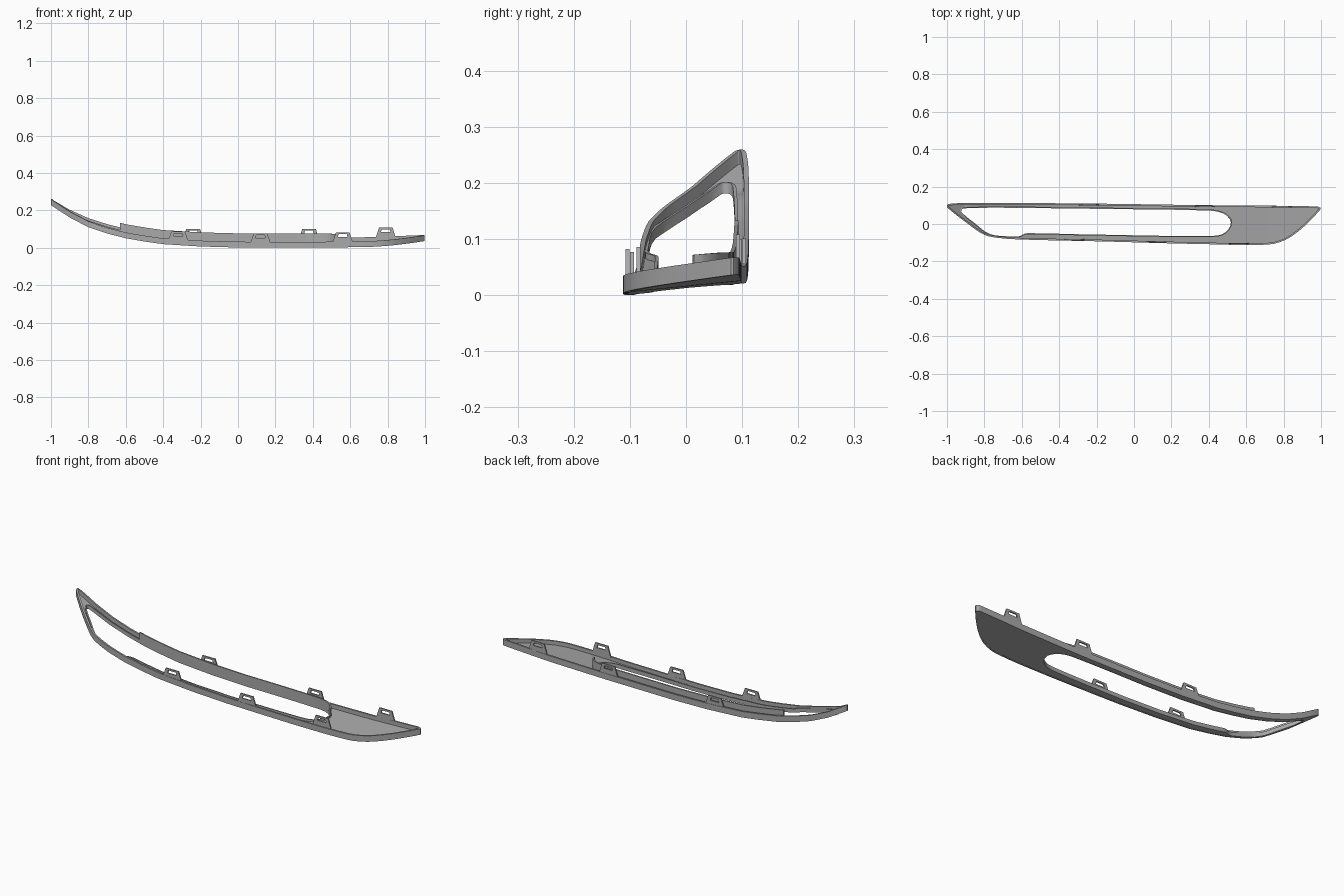
import bpy, bmesh
from mathutils import Vector
from mathutils.geometry import interpolate_bezier

cube = bpy.data.objects.get("Cube")
if cube:
    bpy.data.objects.remove(cube)

grey = bpy.data.materials.new("satin grey")
grey.use_nodes = True
grey.diffuse_color = (0.4, 0.4, 0.4, 1)
grey.node_tree.nodes["Principled BSDF"].inputs["Base Color"].default_value = (0.4, 0.4, 0.4, 1)

# Height of the bent underside along x, plus a slight tilt towards the back
SAG = [(-1, .208), (-.9, .15), (-.8, .105), (-.7, .073), (-.6, .048), (-.5, .031),
       (-.4, .017), (-.2, .005), (0, 0), (.4, 0), (.72, .005), (1, .017)]


def surface(x, y):
    x = max(-1, min(1, x))
    for (x0, z0), (x1, z1) in zip(SAG, SAG[1:]):
        if x <= x1:
            return z0 + (z1 - z0) * (x - x0) / (x1 - x0) + 0.1 * (y + 0.11)


def smooth_path(points, closed):
    """Round path through the points, with tangents scaled to each span."""
    pts = [Vector((x, y, 0)) for x, y in points]
    n = len(pts)

    def tangent(i):
        if closed:
            return (pts[(i + 1) % n] - pts[i - 1]).normalized()
        return (pts[min(i + 1, n - 1)] - pts[max(i - 1, 0)]).normalized()

    out = []
    for i in range(n if closed else n - 1):
        a, b = pts[i], pts[(i + 1) % n]
        d = (b - a).length
        count = max(3, int(d / 0.025))
        span = interpolate_bezier(a, a + tangent(i) * d / 3, b - tangent((i + 1) % n) * d / 3, b, count + 1)
        out += span[:-1]
    if not closed:
        out.append(pts[-1])
    return out


def finish(name, bm):
    bmesh.ops.recalc_face_normals(bm, faces=bm.faces)
    mesh = bpy.data.meshes.new(name)
    bm.to_mesh(mesh)
    bm.free()
    mesh.materials.append(grey)
    obj = bpy.data.objects.new(name, mesh)
    bpy.context.collection.objects.link(obj)
    bpy.ops.object.select_all(action='DESELECT')
    obj.select_set(True)
    bpy.context.view_layer.objects.active = obj
    bpy.ops.object.shade_smooth_by_angle(angle=0.6)
    return obj


def fill_loops(bm, loops, normal):
    edges = []
    for loop in loops:
        vs = [bm.verts.new(p) for p in loop]
        edges += [bm.edges.new((vs[i - 1], vs[i])) for i in range(len(vs))]
    bmesh.ops.triangle_fill(bm, use_beauty=True, edges=edges, normal=normal)


def thicken(bm, offset):
    result = bmesh.ops.extrude_face_region(bm, geom=bm.faces[:], use_keep_orig=True)
    verts = [g for g in result["geom"] if isinstance(g, bmesh.types.BMVert)]
    bmesh.ops.translate(bm, verts=verts, vec=offset)


def wall(name, path, closed, low, high, thickness):
    """Upright strip along a path; positive thickness goes to its left."""
    bm = bmesh.new()
    n = len(path)
    rings = []
    for i, p in enumerate(path):
        after = path[(i + 1) % n] if closed else path[min(i + 1, n - 1)]
        before = path[i - 1] if closed else path[max(i - 1, 0)]
        t = (after - before).normalized()
        q = p + Vector((-t.y, t.x, 0)) * thickness
        z = surface(p.x, p.y)
        rings.append([bm.verts.new((v.x, v.y, z + h))
                      for v, h in ((p, low), (q, low), (q, high), (p, high))])
    for i in range(n if closed else n - 1):
        a, b = rings[i], rings[(i + 1) % n]
        for k in range(4):
            m = (k + 1) % 4
            bm.faces.new((a[k], b[k], b[m], a[m]))
    if not closed:
        bm.faces.new(rings[0])
        bm.faces.new(rings[-1])
    return finish(name, bm)


OUTLINE = [(-1, .1), (-.985, .108), (-.9, .112), (-.3, .11), (.35, .101), (.975, .094), (.998, .085),
           (.99, .07), (.95, .027), (.89, -.03), (.81, -.085), (.715, -.11), (.35, -.107),
           (-.18, -.093), (-.6, -.083), (-.72, -.075), (-.8, -.058), (-.88, -.005), (-.995, .085)]
OPENING = [(-.92, .078), (-.9, .084), (-.72, .087), (-.2, .081), (.41, .071), (.48, .055), (.518, .01),
           (.49, -.043), (.43, -.063), (-.18, -.057), (-.56, -.049), (-.585, -.052), (-.615, -.066),
           (-.65, -.067), (-.77, -.054), (-.85, .003), (-.922, .063)]
outer = smooth_path(OUTLINE, True)
inner = smooth_path(OPENING, True)

# Bent face plate with the long opening
bm = bmesh.new()
fill_loops(bm, [outer, inner], (0, 0, 1))
for k in range(1, 60):
    bmesh.ops.bisect_plane(bm, geom=bm.verts[:] + bm.edges[:] + bm.faces[:],
                           plane_co=(-1 + k / 30, 0, 0), plane_no=(1, 0, 0))
for v in bm.verts:
    v.co.z = surface(v.co.x, v.co.y)
thicken(bm, (0, 0, .01))
finish("face_plate", bm)

# Rim around the outside and a low lip around the opening
wall("outer_rim", outer, True, 0, .031, -.009)
wall("opening_lip", inner, True, 0, .02, .006)

# Tall wall behind the opening, wrapping round its end
back = smooth_path([(-.63, .0865), (-.2, .081), (.41, .071), (.48, .055), (.51, .03), (.518, .012)], False)
wall("tall_back_wall", back, False, .004, .058, .007)


# Slotted mounting clips along both long edges
def clip(name, x, y, height, width):
    z = surface(x, y)
    bm = bmesh.new()
    half, top, base = width / 2, width * .33, .022
    shape = [(-half, base), (half, base), (top, height), (-top, height)]
    slot = [(-top * .7, height - .024), (top * .7, height - .024),
            (top * .6, height - .009), (-top * .6, height - .009)]
    fill_loops(bm, [[(x + a, y, z + b) for a, b in loop] for loop in (shape, slot)], (0, 1, 0))
    thicken(bm, (0, .007, 0))
    finish(name, bm)


for i, (x, y, h) in enumerate([(-.24, .1, .073), (.38, .092, .08), (.79, .089, .08)]):
    clip(f"back_clip_{i + 1}", x, y, h, .11)
for i, (x, y, h) in enumerate([(-.32, -.088, .072), (.12, -.1, .076), (.56, -.108, .08)]):
    clip(f"front_clip_{i + 1}", x, y, h, .11)
